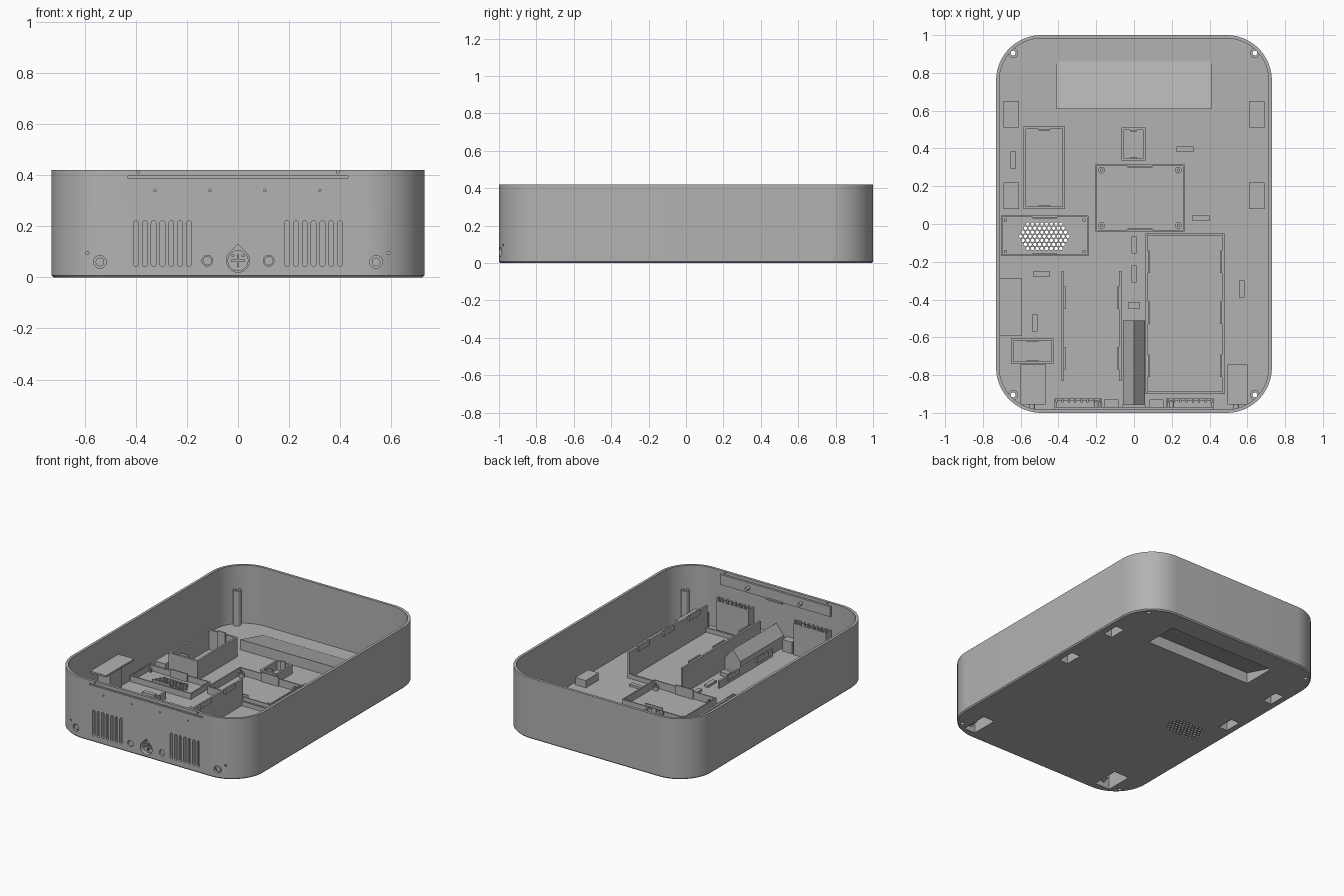
import bpy, bmesh, math
from mathutils import Vector

cube = bpy.data.objects.get("Cube")
if cube:
    bpy.data.objects.remove(cube, do_unlink=True)

grey = bpy.data.materials.new("plain grey plastic")
grey.use_nodes = True
grey.diffuse_color = (0.45, 0.45, 0.45, 1)
grey.node_tree.nodes["Principled BSDF"].inputs["Base Color"].default_value = grey.diffuse_color


def prism(bm, pts, axis, a, b):
    """Extrude a 2D outline along an axis from a to b."""
    def place(p, t):
        u, v = p
        return {"x": (t, u, v), "y": (u, t, v), "z": (u, v, t)}[axis]
    low = [bm.verts.new(place(p, a)) for p in pts]
    high = [bm.verts.new(place(p, b)) for p in pts]
    bm.faces.new(low)
    bm.faces.new(high)
    for i in range(len(pts)):
        j = (i + 1) % len(pts)
        bm.faces.new((low[i], low[j], high[j], high[i]))


def box(bm, x0, x1, y0, y1, z0, z1):
    prism(bm, [(x0, y0), (x1, y0), (x1, y1), (x0, y1)], "z", z0, z1)


def arc(u, v, r, start, end, n):
    angles = [math.radians(start + (end - start) * i / n) for i in range(n + 1)]
    return [(u + r * math.cos(t), v + r * math.sin(t)) for t in angles]


def disc(bm, u, v, r, axis, a, b, n=20):
    prism(bm, arc(u, v, r, 0, 360, n)[:-1], axis, a, b)


def rounded(hx, hy, r):
    cx, cy = hx - r, hy - r
    return (arc(cx, cy, r, 0, 90, 16) + arc(-cx, cy, r, 90, 180, 16)
            + arc(-cx, -cy, r, 180, 270, 16) + arc(cx, -cy, r, 270, 360, 16))


def make(name, bm):
    bmesh.ops.recalc_face_normals(bm, faces=bm.faces[:])
    mesh = bpy.data.meshes.new(name)
    bm.to_mesh(mesh)
    bm.free()
    mesh.materials.append(grey)
    ob = bpy.data.objects.new(name, mesh)
    bpy.context.scene.collection.objects.link(ob)
    return ob


def select(ob):
    bpy.ops.object.select_all(action="DESELECT")
    ob.select_set(True)
    bpy.context.view_layer.objects.active = ob


def combine(ob, bm, operation):
    tool = make("helper", bm)
    mod = ob.modifiers.new("combine", "BOOLEAN")
    mod.operation, mod.solver, mod.object = operation, "EXACT", tool
    select(ob)
    bpy.ops.object.modifier_apply(modifier=mod.name)
    bpy.data.objects.remove(tool, do_unlink=True)


FLOOR, WALL, HX, TOP = 0.02, 0.018, 0.73, 0.42
CORNERS = [(sx * 0.64, sy * 0.905) for sx in (-1, 1) for sy in (-1, 1)]
PADS = [(sx * 0.65, y) for sx in (-1, 1) for y in (0.15, 0.58)]
SHAFTS = [(-0.6, -0.467), (0.495, 0.6)]

# Outer case with a chamfered bottom edge
bm = bmesh.new()
prism(bm, rounded(HX, 1, 0.24), "z", 0, TOP)
rim = [e for e in bm.edges if all(v.co.z < 0.001 for v in e.verts)]
bmesh.ops.recalc_face_normals(bm, faces=bm.faces[:])
bmesh.ops.bevel(bm, geom=rim, offset=0.008, segments=1, affect="EDGES")
case = make("case", bm)
bm = bmesh.new()
prism(bm, rounded(HX - WALL, 1 - WALL, 0.24 - WALL), "z", FLOOR, 0.5)
combine(case, bm, "DIFFERENCE")

# Raised housings: grip, foot pads, front shafts, gabled channel, bosses, posts
bm = bmesh.new()
prism(bm, [(0.61, 0.01), (0.61, 0.09), (0.86, 0.025), (0.86, 0.01)], "x", -0.41, 0.41)
for x, y in PADS:
    box(bm, x - 0.04, x + 0.04, y - 0.07, y + 0.07, 0.01, 0.07)
for x0, x1 in SHAFTS:
    box(bm, x0, x1, -0.955, -0.745, 0.01, 0.12)
prism(bm, [(-0.058, 0.01), (0.058, 0.01), (0.058, 0.1), (0, 0.17), (-0.058, 0.1)],
      "y", -0.99, -0.51)
for s in (-1, 1):
    box(bm, s * 0.12 - 0.037, s * 0.12 + 0.037, -0.99, -0.93, 0.01, 0.1)
for x, y in CORNERS:
    disc(bm, x, y, 0.026, "z", 0.01, 0.26)
combine(case, bm, "UNION")

# Underside recesses, screw holes and speaker grille
bm = bmesh.new()
prism(bm, [(0.622, -0.01), (0.622, 0.075), (0.85, 0.008), (0.85, -0.01)], "x", -0.4, 0.4)
for x, y in PADS:
    box(bm, x - 0.032, x + 0.032, y - 0.06, y + 0.06, -0.01, 0.058)
for x0, x1 in SHAFTS:
    box(bm, x0 + 0.01, x1 - 0.01, -0.945, -0.757, -0.01, 0.108)
for x, y in CORNERS:
    disc(bm, x, y, 0.013, "z", -0.01, 0.3, 14)
for row in range(-3, 4):
    for col in range(-5, 6):
        x = (col + 0.5 * (row % 2)) * 0.025
        y = row * 0.0215
        if abs(x) < 0.13 - 0.6 * abs(y):
            disc(bm, x - 0.475, y - 0.065, 0.0095, "z", -0.01, 0.03, 8)
combine(case, bm, "DIFFERENCE")

# Front openings
bm = bmesh.new()
for s in (-1, 1):
    for i in range(7):
        x = s * (0.19 + 0.0345 * i + 0.002)
        prism(bm, arc(x, 0.212, 0.0095, 0, 180, 8) + arc(x, 0.052, 0.0095, 180, 360, 8),
              "y", -1.02, -0.965)
    disc(bm, s * 0.54, 0.06, 0.025, "y", -1.02, -0.9)
    disc(bm, s * 0.59, 0.095, 0.007, "y", -1.02, -0.965, 10)
    disc(bm, s * 0.12, 0.065, 0.021, "y", -1.02, -0.95)
    disc(bm, s * 0.39, 0.412, 0.006, "y", -1.02, -0.97, 10)
for x in (-0.325, -0.11, 0.105, 0.32):
    disc(bm, x, 0.34, 0.005, "y", -1.02, -0.97, 8)
prism(bm, arc(0, 0.065, 0.045, 135, 405, 24) + [(0, 0.1286)], "y", -1.02, -0.53)
box(bm, -0.43, 0.43, -1.02, -0.992, 0.388, 0.398)
combine(case, bm, "DIFFERENCE")
select(case)
bpy.ops.object.shade_smooth_by_angle()

# Round connector in the middle, and ring sockets at the front corners
bm = bmesh.new()
disc(bm, 0, 0.065, 0.041, "y", -0.975, -0.9)
box(bm, -0.028, 0.028, -0.985, -0.97, 0.061, 0.069)
box(bm, -0.004, 0.004, -0.985, -0.97, 0.04, 0.09)
for s in (-1, 1):
    disc(bm, s * 0.02, 0.085, 0.006, "y", -0.985, -0.97, 10)
    disc(bm, s * 0.54, 0.06, 0.017, "y", -0.985, -0.9)
    disc(bm, s * 0.12, 0.065, 0.018, "y", -0.99, -0.94)
connector = make("connectors", bm)
select(connector)
bpy.ops.object.shade_smooth_by_angle()


def tray(name, x0, x1, y0, y1, height, sides="lrfb", clips=(), t=0.013):
    """Upright walls around a rectangle, with clip tabs on the long sides."""
    bm = bmesh.new()
    walls = {"l": (x0, x0 + t, y0, y1), "r": (x1 - t, x1, y0, y1),
             "f": (x0, x1, y0, y0 + t), "b": (x0, x1, y1 - t, y1)}
    for side in sides:
        low = 0.05 if side in "fb" and clips else height
        box(bm, *walls[side], 0.015, low)
    for y in clips:
        box(bm, x0 + t, x0 + 0.024, y - 0.06, y + 0.06, height - 0.025, height + 0.008)
        box(bm, x1 - 0.024, x1 - t, y - 0.06, y + 0.06, height - 0.025, height + 0.008)
    if not clips:
        mid, w = (x0 + x1) / 2, (x1 - x0) * 0.28
        for y in (y0 + t, y1 - t - 0.008):
            box(bm, mid - w / 2, mid + w / 2, y, y + 0.008, 0.015, height + 0.015)
    return make(name, bm)


# Component trays
tray("battery_tray", 0.06, 0.48, -0.9, -0.05, 0.2, clips=(-0.2, -0.47, -0.75))
tray("open_tray", -0.385, -0.067, -0.83, -0.25, 0.07, sides="lr", clips=(-0.39, -0.71))
tray("deep_tray", -0.585, -0.365, 0.08, 0.515, 0.155)
tray("small_back_tray", -0.065, 0.06, 0.335, 0.51, 0.08)
tray("board_tray", -0.205, 0.268, -0.04, 0.315, 0.07, t=0.008)
tray("speaker_tray", -0.705, -0.24, -0.17, 0.045, 0.06, t=0.009)
tray("small_front_tray", -0.65, -0.425, -0.74, -0.605, 0.08)

# Board standoffs
bm = bmesh.new()
for x in (-0.172, 0.235):
    for y in (-0.008, 0.285):
        disc(bm, x, y, 0.018, "z", 0.015, 0.045, 14)
        disc(bm, x, y, 0.008, "z", 0.04, 0.06, 10)
for x in (-0.68, -0.265):
    for y in (-0.145, 0.02):
        disc(bm, x, y, 0.009, "z", 0.015, 0.045, 10)
make("standoffs", bm)

# Cable loops on the floor
bm = bmesh.new()
for x, y in ((-0.64, 0.34), (0, -0.11), (0, -0.265), (-0.525, -0.525), (0.57, -0.345)):
    box(bm, x - 0.014, x + 0.014, y - 0.045, y + 0.045, 0.015, 0.036)
for x, y in ((0.27, 0.395), (0.355, 0.03), (-0.49, -0.265)):
    box(bm, x - 0.045, x + 0.045, y - 0.014, y + 0.014, 0.015, 0.036)
box(bm, -0.03, 0.03, -0.45, -0.413, 0.015, 0.045)
make("cable_loops", bm)

# Covers behind the vents, with comb teeth
bm = bmesh.new()
for s in (-1, 1):
    x0, x1 = sorted((s * 0.17, s * 0.42))
    box(bm, x0, x1, -0.935, -0.925, 0.015, 0.235)
    for x in (x0, x1 - 0.01):
        box(bm, x, x + 0.01, -0.985, -0.925, 0.015, 0.235)
    for i in range(8):
        x = x0 + 0.004 + i * 0.033
        box(bm, x, x + 0.011, -0.945, -0.925, 0.23, 0.258)
make("vent_covers", bm)

# Mounting panel inside the front wall
bm = bmesh.new()
box(bm, -0.42, 0.42, -0.985, -0.968, 0.33, 0.4)
for x in (-0.2, 0.2):
    disc(bm, x, 0.365, 0.012, "y", -0.97, -0.94, 12)
box(bm, -0.06, 0.06, -0.97, -0.955, 0.325, 0.335)
make("front_panel", bm)

# Side shelf on the wall
bm = bmesh.new()
box(bm, -0.715, -0.592, -0.59, -0.285, 0.238, 0.25)
box(bm, -0.715, -0.62, -0.51, -0.38, 0.015, 0.24)
make("side_shelf", bm)
